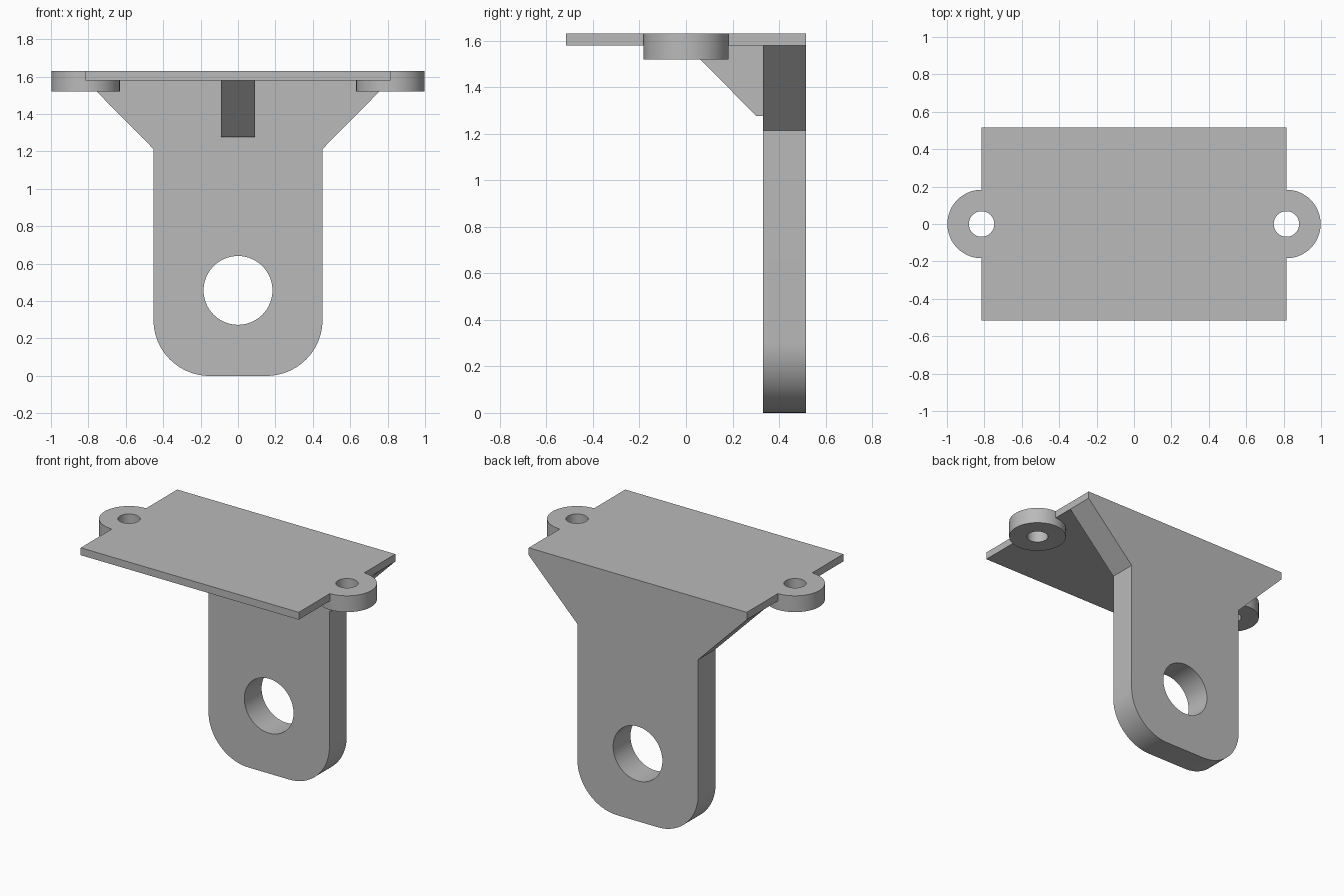
import bpy
import bmesh
from math import cos, sin, pi, radians
from mathutils import Matrix

cube = bpy.data.objects.get("Cube")
if cube:
    bpy.data.objects.remove(cube, do_unlink=True)

grey = bpy.data.materials.new("plain grey")
grey.use_nodes = True
grey.diffuse_color = (0.49, 0.49, 0.49, 1)
grey.node_tree.nodes["Principled BSDF"].inputs["Base Color"].default_value = grey.diffuse_color

# Main dimensions
HALF_W, HALF_D = 0.815, 0.515
TOP, PLATE_BOTTOM, EAR_BOTTOM = 1.63, 1.58, 1.52
WALL_FRONT = 0.33


def prism(name, outline, lo, hi, axis):
    """Extrude a 2D outline from lo to hi along the chosen axis."""
    place = {"X": lambda a, b, c: (c, a, b),
             "Y": lambda a, b, c: (a, c, b),
             "Z": lambda a, b, c: (a, b, c)}[axis]
    bm = bmesh.new()
    face = bm.faces.new([bm.verts.new(place(a, b, lo)) for a, b in outline])
    moved = bmesh.ops.extrude_face_region(bm, geom=[face])["geom"]
    shift = Matrix.Translation(place(0, 0, hi - lo))
    bmesh.ops.transform(bm, matrix=shift,
                        verts=[v for v in moved if isinstance(v, bmesh.types.BMVert)])
    bmesh.ops.recalc_face_normals(bm, faces=bm.faces)
    mesh = bpy.data.meshes.new(name)
    bm.to_mesh(mesh)
    bm.free()
    mesh.materials.append(grey)
    obj = bpy.data.objects.new(name, mesh)
    bpy.context.collection.objects.link(obj)
    return obj


def arc(cx, cy, r, start, end, steps):
    angles = [radians(start + (end - start) * i / steps) for i in range(steps + 1)]
    return [(cx + r * cos(t), cy + r * sin(t)) for t in angles]


def circle(cx, cy, r, steps=64):
    return arc(cx, cy, r, 0, 360, steps)[:-1]


def combine(obj, tool, operation):
    """Apply a boolean and discard the tool object."""
    tool.hide_render = True
    mod = obj.modifiers.new("shape", "BOOLEAN")
    mod.operation, mod.solver, mod.object = operation, "EXACT", tool
    bpy.context.view_layer.objects.active = obj
    bpy.ops.object.modifier_apply(modifier=mod.name)
    bpy.data.objects.remove(tool, do_unlink=True)


# Top plate with thicker, drilled round ears
corners = [(-HALF_W, -HALF_D), (HALF_W, -HALF_D), (HALF_W, HALF_D), (-HALF_W, HALF_D)]
plate = prism("mounting_plate", corners, PLATE_BOTTOM, TOP, "Z")
for x in (-HALF_W, HALF_W):
    combine(plate, prism("ear", circle(x, 0, 0.183), EAR_BOTTOM, TOP, "Z"), "UNION")
for x in (-HALF_W, HALF_W):
    combine(plate, prism("screw_hole", circle(x, 0, 0.068), 1.4, 1.8, "Z"), "DIFFERENCE")

# Hanging wall: rounded foot and flared shoulders
right_side = arc(0.152, 0.3, 0.3, -90, 0, 24) + [(0.452, 1.213), (HALF_W, PLATE_BOTTOM)]
left_side = [(-x, z) for x, z in reversed(right_side)]
wall = prism("hanging_wall", right_side + left_side, WALL_FRONT, HALF_D, "Y")
combine(wall, prism("pivot_hole", circle(0, 0.457, 0.184), 0.2, 0.7, "Y"), "DIFFERENCE")

# Central gusset between plate and wall
gusset = [(0, PLATE_BOTTOM), (0.303, 1.276), (WALL_FRONT, 1.276), (WALL_FRONT, PLATE_BOTTOM)]
rib = prism("gusset", gusset, -0.09, 0.09, "X")

# Smooth round walls, crisp edges
for obj in bpy.context.view_layer.objects:
    obj.select_set(obj in (plate, wall, rib))
bpy.context.view_layer.objects.active = plate
bpy.ops.object.shade_smooth_by_angle(angle=radians(30))
